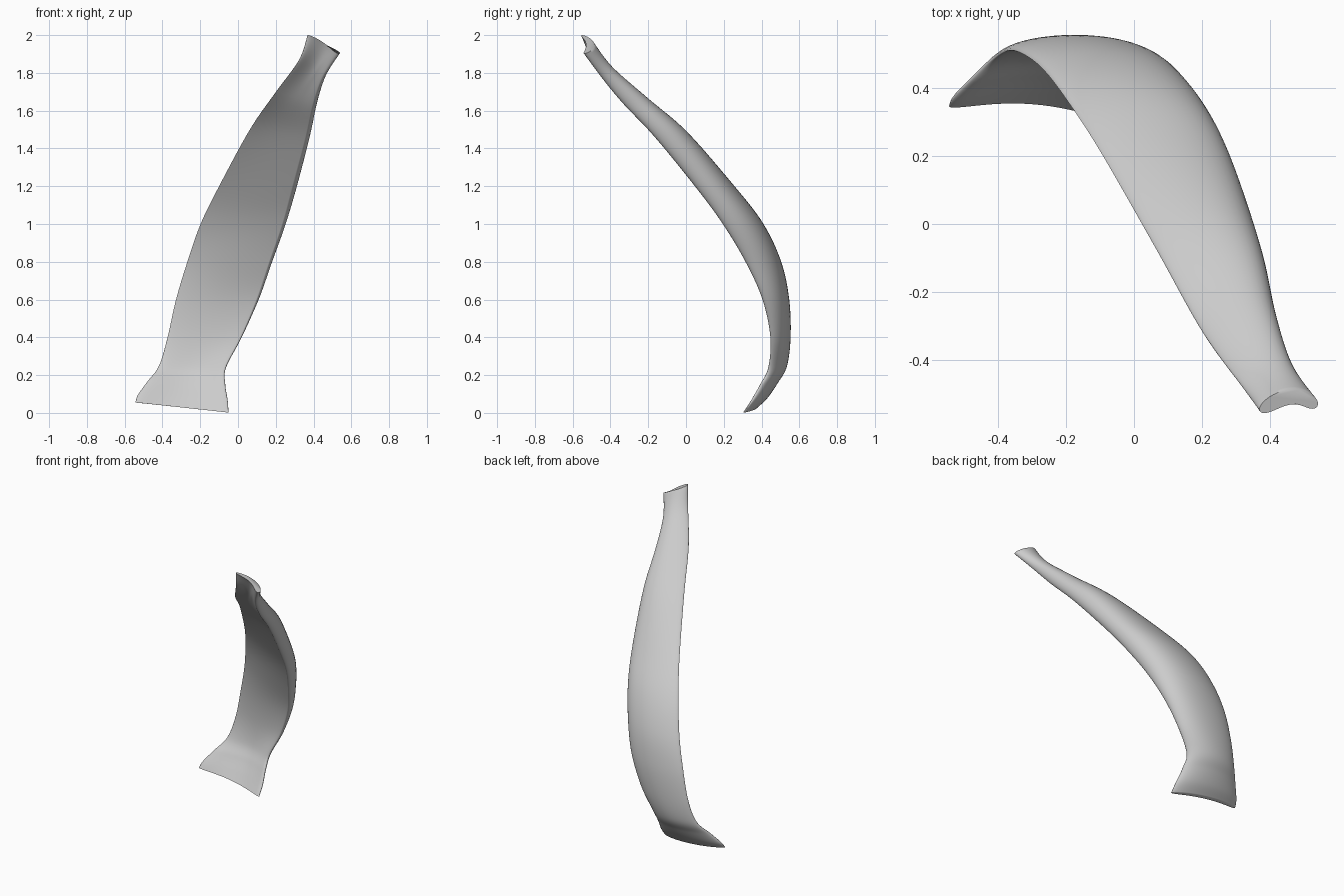
import bpy, bmesh, math
from mathutils import Vector

if "Cube" in bpy.data.objects:
    bpy.data.objects.remove(bpy.data.objects["Cube"])

# Stations from top to bottom: left edge x,y,z | bulge control x,y | right edge x,y,z
# | half thickness | how far the inner face is filled towards flat
STATIONS = [
    (0.370, -0.550, 2.000, 0.475, -0.470, 0.535, -0.538, 1.902, 0.022, 0.0),
    (0.327, -0.490, 1.870, 0.435, -0.345, 0.450, -0.450, 1.780, 0.025, 0.5),
    (0.203, -0.320, 1.700, 0.400, -0.150, 0.398, -0.335, 1.640, 0.028, 0.85),
    (0.063, -0.070, 1.500, 0.365, 0.060, 0.357, -0.165, 1.460, 0.030, 0.95),
    (-0.100, 0.215, 1.200, 0.305, 0.280, 0.285, 0.055, 1.190, 0.030, 1.0),
    (-0.198, 0.365, 1.000, 0.225, 0.435, 0.234, 0.195, 1.000, 0.030, 1.0),
    (-0.268, 0.455, 0.800, 0.140, 0.530, 0.165, 0.315, 0.800, 0.030, 1.0),
    (-0.328, 0.500, 0.600, 0.055, 0.565, 0.098, 0.405, 0.600, 0.028, 0.9),
    (-0.373, 0.508, 0.400, -0.065, 0.570, 0.014, 0.447, 0.400, 0.025, 0.7),
    (-0.418, 0.480, 0.250, -0.170, 0.555, -0.067, 0.437, 0.240, 0.025, 0.4),
    (-0.480, 0.420, 0.165, -0.220, 0.515, -0.069, 0.395, 0.150, 0.024, 0.2),
    (-0.530, 0.370, 0.095, -0.270, 0.460, -0.055, 0.348, 0.065, 0.023, 0.1),
    (-0.543, 0.345, 0.055, -0.290, 0.405, -0.050, 0.305, 0.002, 0.014, 0.0),
]
STEPS, ACROSS = 8, 28


def blend(a, b, c, d, t):
    """Catmull-Rom interpolation between b and c."""
    return 0.5 * (2 * b + (c - a) * t + (2 * a - 5 * b + 4 * c - d) * t * t
                  + (3 * b - a - 3 * c + d) * t ** 3)


def station(s):
    n = len(STATIONS) - 1
    i = min(int(s), n - 1)
    rows = [STATIONS[max(0, min(n, i + k))] for k in (-1, 0, 1, 2)]
    return [blend(*vals, s - i) for vals in zip(*rows)]


def section(s):
    """Closed arched cross-section with rounded edges and a flatter inner face."""
    lx, ly, lz, cx, cy, rx, ry, rz, half, fill = station(s)
    left, right = Vector((lx, ly, lz)), Vector((rx, ry, rz))
    ctrl = Vector((cx, cy, (lz + rz) / 2))
    outer, inner = [], []
    for k in range(ACROSS + 1):
        u = 0.5 - 0.5 * math.cos(math.pi * k / ACROSS)
        p = left * (1 - u) ** 2 + ctrl * 2 * u * (1 - u) + right * u * u
        tan = (ctrl - left) * (1 - u) + (right - ctrl) * u
        normal = Vector((-tan.y, tan.x, 0)).normalized()
        h = half * math.sqrt(max(0, 1 - abs(2 * u - 1) ** 5))
        outer.append(p + normal * h)
        inner.append((p - normal * h).lerp(left.lerp(right, u), fill))
    return outer + inner[-2:0:-1]


# Curved strip lofted through the sections and capped at both ends
bm = bmesh.new()
count = (len(STATIONS) - 1) * STEPS
rings = [[bm.verts.new(p) for p in section(i / STEPS)] for i in range(count + 1)]
for a, b in zip(rings, rings[1:]):
    for k in range(len(a)):
        j = (k + 1) % len(a)
        bm.faces.new((a[k], a[j], b[j], b[k]))
for ring in (rings[0], rings[-1]):
    bm.faces.new(ring)
bmesh.ops.recalc_face_normals(bm, faces=bm.faces)
mesh = bpy.data.meshes.new("curved_strip")
bm.to_mesh(mesh)
bm.free()
strip = bpy.data.objects.new("curved_strip", mesh)
bpy.context.collection.objects.link(strip)
bpy.context.view_layer.objects.active = strip
strip.select_set(True)
bpy.ops.object.shade_smooth_by_angle(angle=math.radians(60))
